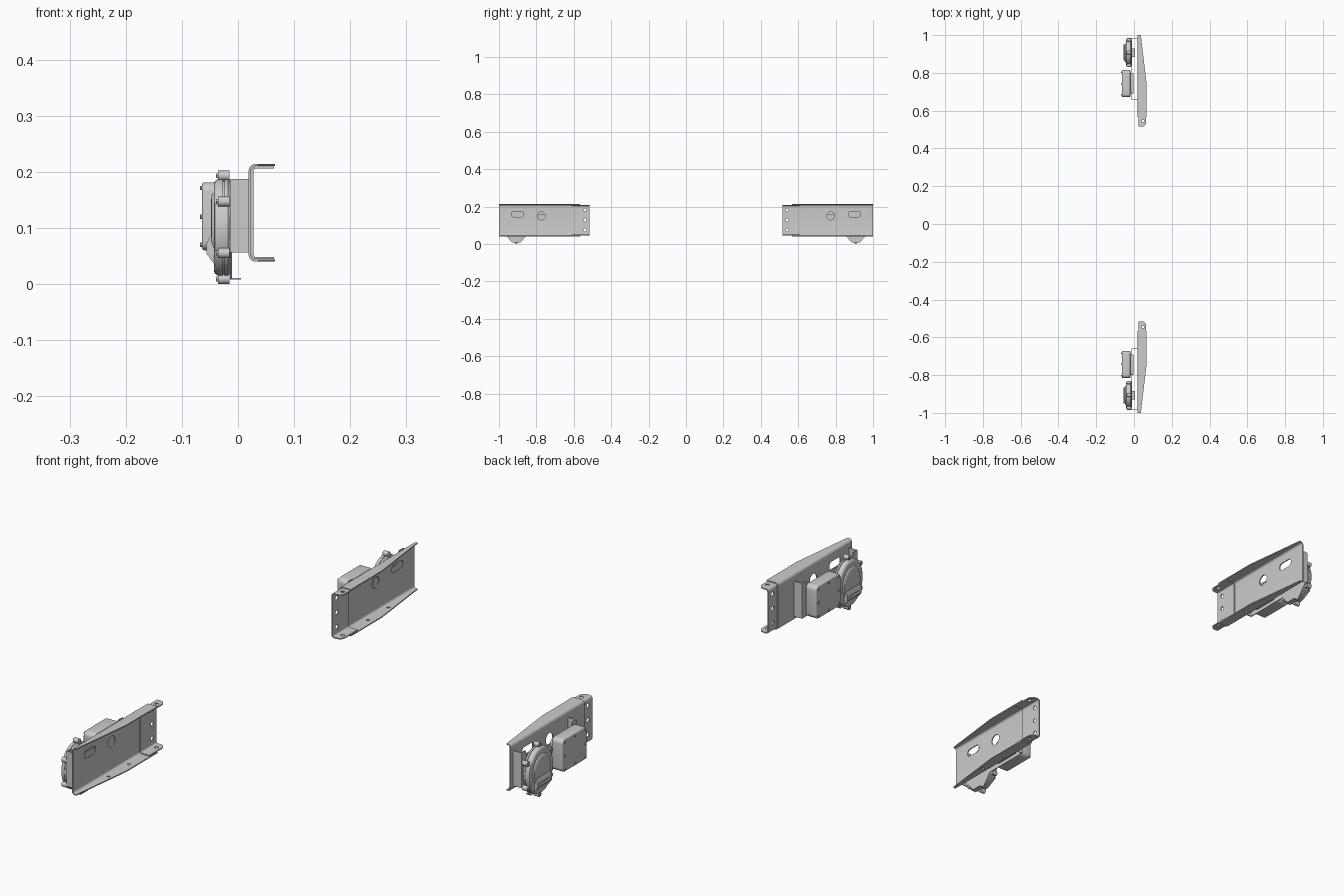
import bpy, bmesh
from math import sin, cos, pi, radians

if "Cube" in bpy.data.objects:
    bpy.data.objects.remove(bpy.data.objects["Cube"])


def prism(bm, pts, axis, a, b):
    """Extrude a 2D outline along an axis from a to b."""
    def co(p, d):
        return {'x': (d, p[0], p[1]), 'y': (p[0], d, p[1]), 'z': (p[0], p[1], d)}[axis]
    lo = [bm.verts.new(co(p, a)) for p in pts]
    hi = [bm.verts.new(co(p, b)) for p in pts]
    bm.faces.new(lo)
    bm.faces.new(hi[::-1])
    n = len(pts)
    for i in range(n):
        bm.faces.new((lo[i], hi[i], hi[(i + 1) % n], lo[(i + 1) % n]))


def arc(cx, cy, r, a0, a1, n=6):
    return [(cx + r * cos(radians(a0 + (a1 - a0) * i / n)),
             cy + r * sin(radians(a0 + (a1 - a0) * i / n))) for i in range(n + 1)]


def circle(cx, cy, r, n=20):
    return arc(cx, cy, r, 0, 360, n)[:-1]


def round_rect(x0, x1, y0, y1, r):
    return (arc(x1 - r, y1 - r, r, 0, 90) + arc(x0 + r, y1 - r, r, 90, 180)
            + arc(x0 + r, y0 + r, r, 180, 270) + arc(x1 - r, y0 + r, r, 270, 360))


def channel(x0, x1, z0, z1, t, r):
    """C-shaped section, open towards +x, with rounded bends."""
    return ([(x1, z1)] + arc(x0 + r, z1 - r, r, 90, 180) + arc(x0 + r, z0 + r, r, 180, 270)
            + [(x1, z0), (x1, z0 + t)] + arc(x0 + r, z0 + r, r - t, 270, 180)
            + arc(x0 + r, z1 - r, r - t, 180, 90) + [(x1, z1 - t)])


def finish(name, bm, cutter=None, bevel=0):
    bmesh.ops.recalc_face_normals(bm, faces=bm.faces[:])
    me = bpy.data.meshes.new(name)
    bm.to_mesh(me)
    bm.free()
    ob = bpy.data.objects.new(name, me)
    bpy.context.collection.objects.link(ob)
    bpy.ops.object.select_all(action='DESELECT')
    bpy.context.view_layer.objects.active = ob
    ob.select_set(True)
    if name.endswith('cutter'):
        ob.hide_render = True
        return ob
    if cutter:
        m = ob.modifiers.new('cut', 'BOOLEAN')
        m.object, m.operation, m.solver = cutter, 'DIFFERENCE', 'EXACT'
        bpy.ops.object.modifier_apply(modifier='cut')
        bpy.data.objects.remove(cutter)
    if bevel:
        m = ob.modifiers.new('bevel', 'BEVEL')
        m.width, m.segments, m.limit_method = bevel, 3, 'ANGLE'
        m.angle_limit = radians(50)
        bpy.ops.object.modifier_apply(modifier='bevel')
    bpy.ops.object.shade_smooth_by_angle(angle=radians(35))
    m = ob.modifiers.new('other_side', 'MIRROR')
    m.use_axis = (False, True, False)
    return ob


# rail: tapered channel with web slot, round hole and flange holes
c = bmesh.new()
prism(c, round_rect(0.868, 0.933, 0.145, 0.175, 0.012), 'x', 0.01, 0.03)
prism(c, circle(0.773, 0.15, 0.021, 28), 'x', 0.01, 0.03)
prism(c, [(0.035, 1.01), (0.067, 0.74), (0.08, 0.74), (0.08, 1.01)], 'z', 0, 0.25)
for y in (0.70, 0.82):
    prism(c, circle(0.043, y, 0.006, 14), 'z', 0.03, 0.06)
bm = bmesh.new()
prism(bm, channel(0.019, 0.066, 0.04, 0.214, 0.004, 0.012), 'y', 0.567, 1.0)
finish('rail', bm, finish('rail_cutter', c))

# joining sleeve nested in the inner rail end, with rounded ears
c = bmesh.new()
for z in (0.075, 0.129, 0.183):
    prism(c, circle(0.541, z, 0.008), 'x', 0.01, 0.035)
prism(c, [(0.08, 0.535)] + arc(0.044, 0.535, 0.0195, 0, -90)
      + [(0.044, 0.50), (0.08, 0.50)], 'z', 0, 0.25)
prism(c, circle(0.048, 0.545, 0.007), 'z', 0, 0.25)
bm = bmesh.new()
prism(bm, channel(0.0232, 0.064, 0.0443, 0.2097, 0.004, 0.009), 'y', 0.515, 0.61)
finish('joining_sleeve', bm, finish('sleeve_cutter', c))

# mounting bracket: plate, end flanges and bottom lip
bm = bmesh.new()
prism(bm, [(0.66, 0.056), (0.845, 0.056), (0.885, 0.008), (0.93, 0.008), (0.97, 0.056),
           (0.985, 0.056), (0.985, 0.187), (0.96, 0.187), (0.945, 0.14),
           (0.70, 0.14), (0.685, 0.187), (0.66, 0.187)], 'x', -0.014, -0.011)
for y in (0.66, 0.982):
    prism(bm, [(-0.011, 0.056), (0.019, 0.056), (0.019, 0.187), (-0.011, 0.187)],
          'y', y, y + 0.003)
prism(bm, [(-0.011, 0.885), (0.005, 0.885), (0.005, 0.93), (-0.011, 0.93)], 'z', 0.008, 0.011)
finish('mounting_bracket', bm)

# round unit: oval stepped body turned around x
CY, CZ, RY, RZ = 0.907, 0.101, 0.072, 0.086
bm = bmesh.new()
steps = [(-0.014, 0.96), (-0.018, 1.0), (-0.024, 1.0), (-0.024, 0.97), (-0.027, 0.97),
         (-0.027, 1.0), (-0.036, 1.0), (-0.041, 0.96), (-0.043, 0.90), (-0.043, 0.72),
         (-0.047, 0.66), (-0.048, 0.55)]
N = 48
rings = [[bm.verts.new((x, CY + RY * r * cos(2 * pi * i / N), CZ + RZ * r * sin(2 * pi * i / N)))
          for i in range(N)] for x, r in steps]
for p, q in zip(rings, rings[1:]):
    for i in range(N):
        j = (i + 1) % N
        bm.faces.new((p[i], p[j], q[j], q[i]))
bm.faces.new(rings[0])
bm.faces.new(rings[-1])
finish('round_unit_body', bm)

# clamp lugs with screws around the round unit
bm = bmesh.new()
for k in range(6):
    a = radians(30 + 60 * k)
    y, z = CY + 0.078 * cos(a), CZ + 0.092 * sin(a)
    prism(bm, circle(y, z, 0.009, 16), 'x', -0.036, -0.015)
    prism(bm, circle(y, z, 0.005, 6), 'x', -0.039, -0.036)
finish('clamp_lugs', bm)

# outlet scoop with a slot on the round unit's face
c = bmesh.new()
prism(c, round_rect(CY - 0.028, CY + 0.028, 0.058, 0.067, 0.004), 'x', -0.07, -0.05)
bm = bmesh.new()
prism(bm, [(-0.040, 0.032), (-0.056, 0.054), (-0.056, 0.072), (-0.050, 0.085), (-0.040, 0.085)],
      'y', CY - 0.042, CY + 0.042)
finish('outlet_scoop', bm, finish('scoop_cutter', c))

# control box: rounded housing and lid
bm = bmesh.new()
prism(bm, round_rect(0.672, 0.815, 0.06, 0.181, 0.016), 'x', -0.064, -0.019)
finish('control_box', bm, bevel=0.004)

# box mounting base
bm = bmesh.new()
prism(bm, round_rect(0.69, 0.80, 0.07, 0.16, 0.008), 'x', -0.02, -0.003)
finish('control_box_base', bm)

# lid screws
bm = bmesh.new()
for y in (0.683, 0.7435, 0.804):
    for z in (0.07, 0.12, 0.171):
        if (y, z) != (0.7435, 0.12):
            prism(bm, circle(y, z, 0.004, 10), 'x', -0.068, -0.06)
finish('lid_screws', bm)
